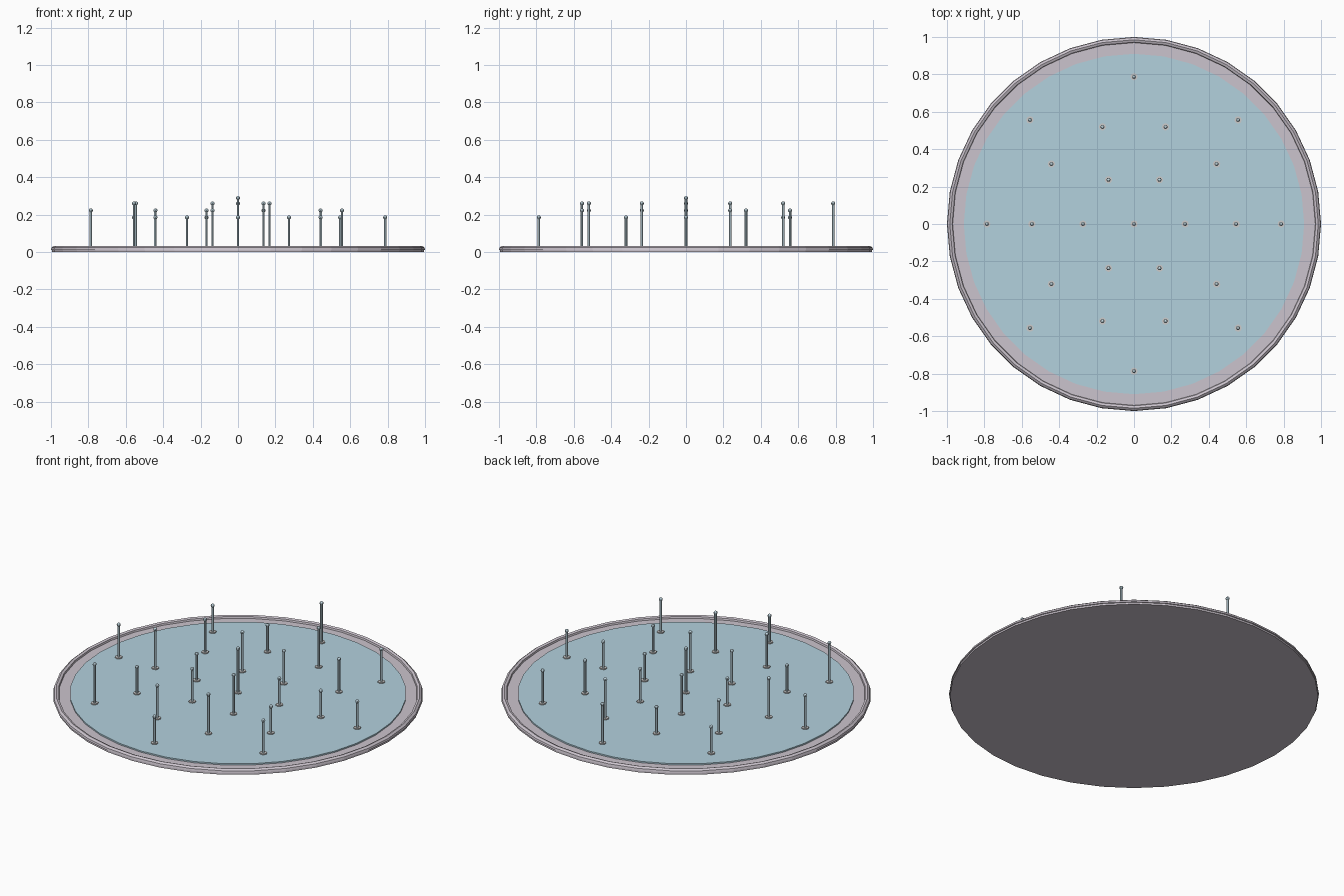
import bpy, math

if "Cube" in bpy.data.objects:
    bpy.data.objects.remove(bpy.data.objects["Cube"])

def material(name, rgb):
    m = bpy.data.materials.new(name)
    m.diffuse_color = (*rgb, 1)
    m.use_nodes = True
    m.node_tree.nodes["Principled BSDF"].inputs["Base Color"].default_value = m.diffuse_color
    return m

STONE = material("stone", (0.60, 0.55, 0.61))
WATER = material("water", (0.45, 0.64, 0.73))
SPRAY = material("spray", (0.55, 0.70, 0.77))

def finish(name, mat):
    ob = bpy.context.object
    ob.name = name
    if mat:
        ob.data.materials.append(mat)
    return ob

def disc(name, r, z0, z1, sides, mat, x=0, y=0):
    bpy.ops.mesh.primitive_cylinder_add(vertices=sides, radius=r, depth=z1 - z0,
                                        location=(x, y, (z0 + z1) / 2))
    ob = finish(name, mat)
    return ob

def lathe(name, profile, sides, mat):
    # closed ring swept from a cross-section of (radius, height) points
    verts, faces, n = [], [], len(profile)
    for i in range(sides):
        a = math.tau * i / sides
        verts += [(r * math.cos(a), r * math.sin(a), z) for r, z in profile]
        j = (i + 1) % sides
        faces += [(i * n + k, j * n + k, j * n + (k + 1) % n, i * n + (k + 1) % n)
                  for k in range(n)]
    me = bpy.data.meshes.new(name)
    me.from_pydata(verts, [], faces)
    ob = bpy.data.objects.new(name, me)
    bpy.context.collection.objects.link(ob)
    me.materials.append(mat)

# Basin floor, raised rim and water sheet
floor = disc("basin_floor", 0.995, 0.0, 0.018, 36, STONE)
lathe("basin_rim", [(0.985, 0.006), (1.0, 0.012), (0.997, 0.024), (0.985, 0.033),
                    (0.972, 0.028), (0.968, 0.012)], 36, STONE)
water = disc("water_sheet", 0.91, 0.016, 0.026, 36, WATER)

def jet(label, x, y, top):
    # nozzle collar, thin water column, droplet at the tip
    disc("nozzle_" + label, 0.02, 0.02, 0.032, 8, None, x, y)
    disc("jet_" + label, 0.007, 0.026, top, 6, SPRAY, x, y)
    bpy.ops.mesh.primitive_uv_sphere_add(segments=8, ring_count=6, radius=0.011,
                                         location=(x, y, top))
    finish("droplet_" + label, SPRAY)

# Jets: one in the centre and three rings with cycling heights
jet("centre", 0, 0, 0.29)
for ring, (count, radius) in enumerate([(6, 0.273), (10, 0.546), (8, 0.787)]):
    for i in range(count):
        a = math.tau * i / count
        jet(f"ring{ring + 1}_{i}", radius * math.cos(a), radius * math.sin(a),
            0.185 + 0.0375 * (i % 3))
